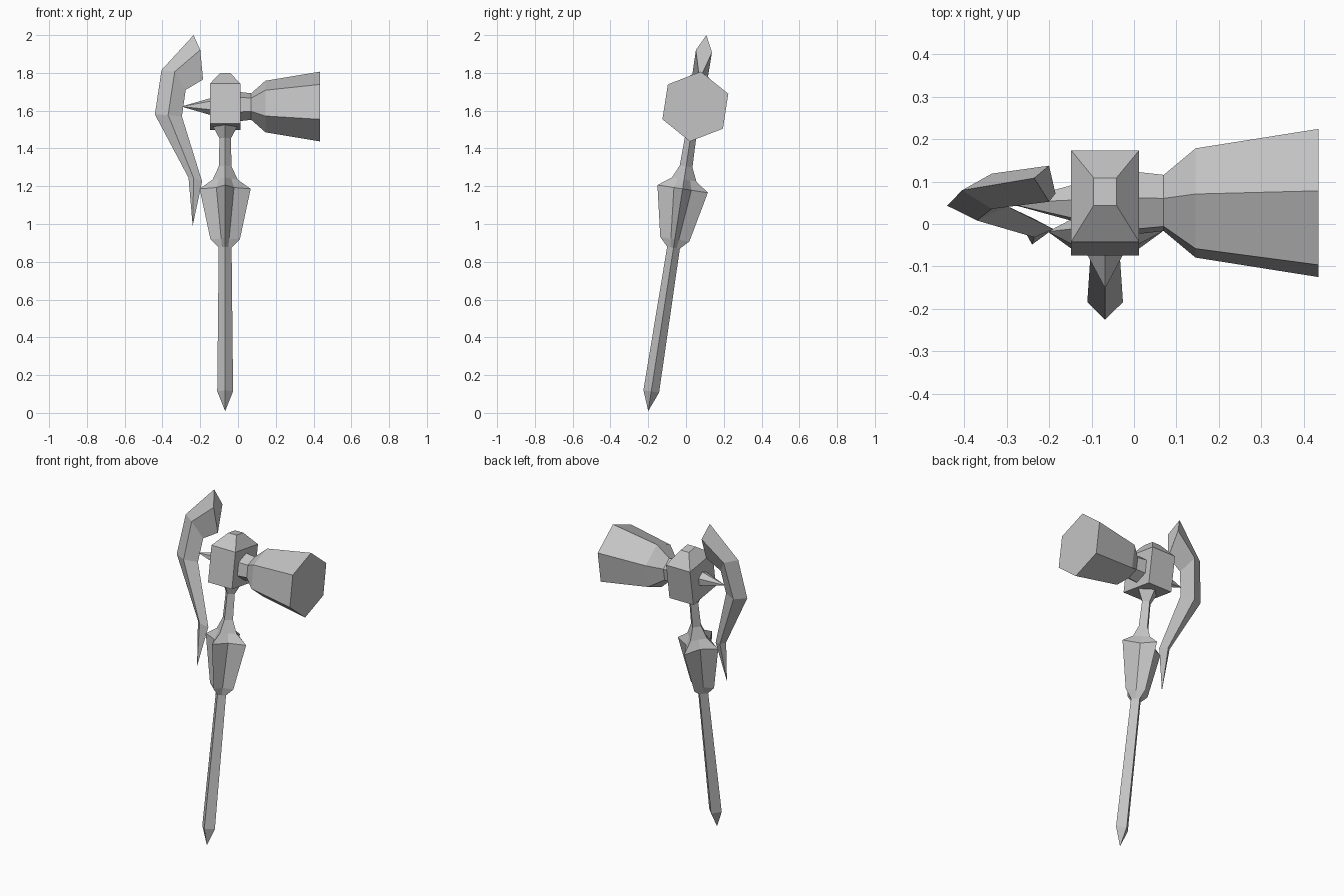
import bpy, bmesh, math
from mathutils import Matrix, Vector

if "Cube" in bpy.data.objects:
    bpy.data.objects.remove(bpy.data.objects["Cube"])

# Everything is modelled upright around the shaft axis, then leaned back
LEAN = Matrix.Translation((-0.068, -0.2, 0.01)) @ Matrix.Rotation(math.radians(-8.8), 4, 'X')

steel = bpy.data.materials.new("grey steel")
steel.diffuse_color = (0.55, 0.55, 0.55, 1)
steel.use_nodes = True
steel.node_tree.nodes["Principled BSDF"].inputs["Base Color"].default_value = steel.diffuse_color


def loft(name, rings):
    """Skin a list of rings; a ring with one point becomes a tip."""
    bm = bmesh.new()
    loops = [[bm.verts.new(LEAN @ Vector(p)) for p in ring] for ring in rings]
    for a, b in zip(loops, loops[1:]):
        n = max(len(a), len(b))
        for i in range(n):
            j = (i + 1) % n
            face = [a[i % len(a)], a[j % len(a)], b[j % len(b)], b[i % len(b)]]
            bm.faces.new(list(dict.fromkeys(face)))
    for end in (loops[0], loops[-1]):
        if len(end) > 2:
            bm.faces.new(end)
    bmesh.ops.recalc_face_normals(bm, faces=bm.faces)
    mesh = bpy.data.meshes.new(name)
    bm.to_mesh(mesh)
    bm.free()
    mesh.materials.append(steel)
    obj = bpy.data.objects.new(name, mesh)
    bpy.context.collection.objects.link(obj)
    return obj


def diamond(r, z):
    return [(r, 0, z), (0, r, z), (-r, 0, z), (0, -r, z)]


def star(tip, valley, z):
    """Four points on the axes with valleys on the diagonals."""
    ring = []
    for k in range(8):
        r = valley if k % 2 else tip
        a = k * math.pi / 4
        ring.append((r * math.cos(a), r * math.sin(a), z))
    return ring


def rect(hx, hy, z):
    return [(hx, hy, z), (-hx, hy, z), (-hx, -hy, z), (hx, -hy, z)]


def hexagon(r, x, z):
    return [(x, r * math.sin(k * math.pi / 3), z + r * math.cos(k * math.pi / 3))
            for k in range(6)]


# Shaft with pointed foot
loft("shaft", [[(0, 0, 0)], diamond(0.042, 0.105), diamond(0.034, 0.88)])

# Four-finned collar
loft("finned_collar", [star(0.034, 0.024, 0.875), star(0.078, 0.03, 0.92),
                       star(0.135, 0.066, 1.19), star(0.066, 0.046, 1.24),
                       star(0.034, 0.024, 1.31)])

# Neck flaring out under the head
loft("neck", [diamond(0.034, 1.31), diamond(0.03, 1.46), diamond(0.065, 1.525)])

# Head block with sloped cap
loft("head_block", [rect(0.08, 0.109, 1.523), rect(0.08, 0.109, 1.737),
                    rect(0.027, 0.033, 1.806)])

# Hexagonal hammer and opposite spike
HZ = 1.631
loft("hammer", [hexagon(0.079, 0.07, HZ), hexagon(0.071, 0.138, HZ),
                hexagon(0.138, 0.213, HZ), hexagon(0.187, 0.502, HZ)])
loft("back_spike", [hexagon(0.046, -0.075, HZ), [(-0.232, 0, HZ)]])

# Curved blade: outer edge, inner edge, ridge (x, z) and half thickness
sections = [((-0.235, 2.00), (-0.185, 1.765), (-0.20, 1.915), 0.043),
            ((-0.405, 1.815), (-0.277, 1.71), (-0.335, 1.80), 0.042),
            ((-0.44, 1.58), (-0.297, 1.57), (-0.37, 1.572), 0.034),
            ((-0.262, 1.245), (-0.19, 1.225), (-0.235, 1.24), 0.022)]


def blade_point(p, y=0):
    return (p[0] + 0.068, y, (p[1] - 0.01) / math.cos(math.radians(8.8)))


blade = [[blade_point(o), blade_point(r, -t), blade_point(i), blade_point(r, t)]
         for o, i, r, t in sections]
loft("curved_blade", blade + [[blade_point((-0.24, 0.99))]])
